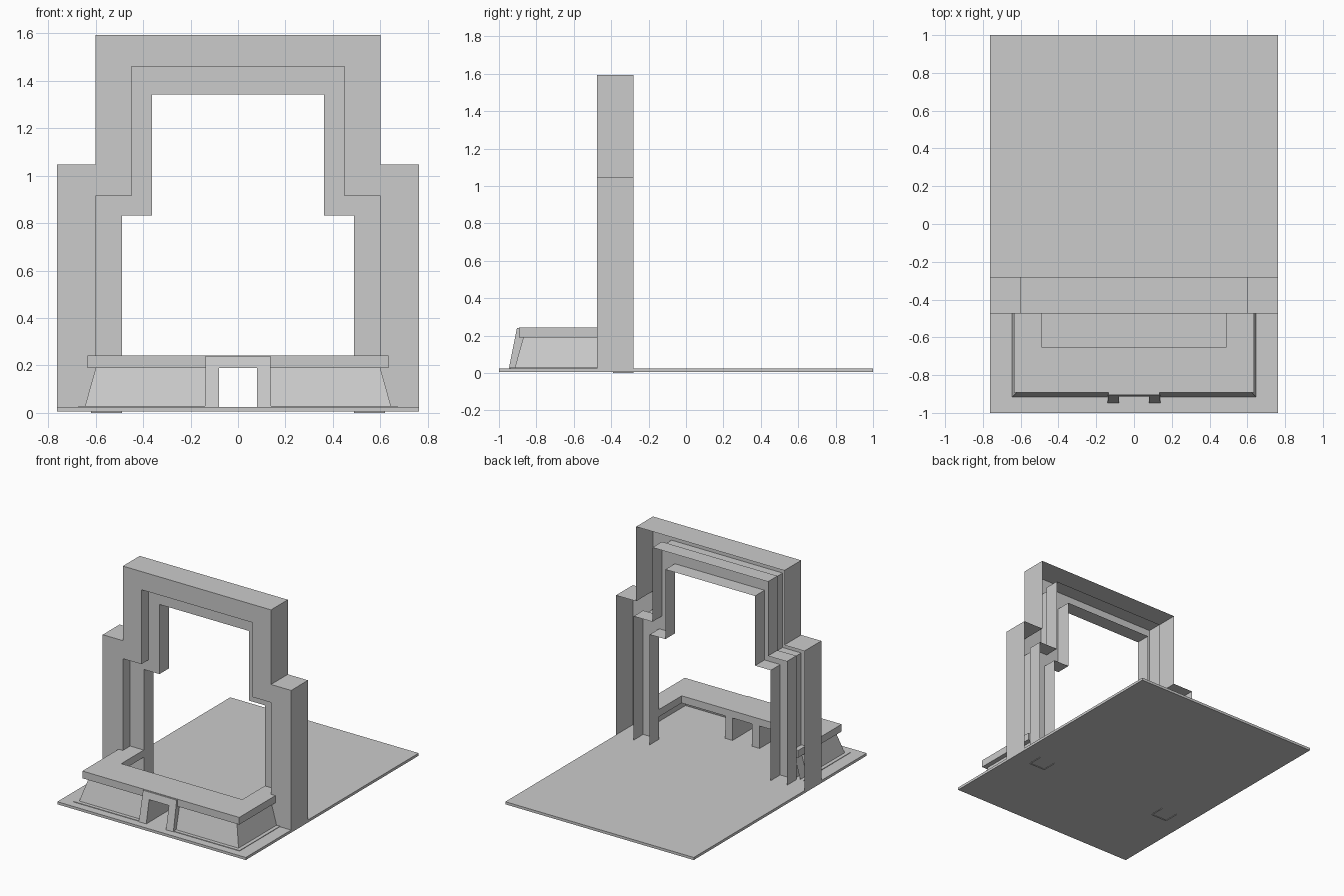
import bpy, bmesh

if "Cube" in bpy.data.objects:
    bpy.data.objects.remove(bpy.data.objects["Cube"])


def loft(name, rows, closed=False, capped=False, mirror=False):
    """Bridge rows of points with quads; optionally close rings, cap ends, mirror in x."""
    bm = bmesh.new()
    vs = [[bm.verts.new(p) for p in row] for row in rows]
    n = len(rows[0])
    for a, b in zip(vs, vs[1:]):
        for i in range(n if closed else n - 1):
            j = (i + 1) % n
            bm.faces.new((a[i], a[j], b[j], b[i]))
    if capped:
        bm.faces.new(vs[0])
        bm.faces.new(vs[-1])
    bmesh.ops.recalc_face_normals(bm, faces=bm.faces)
    me = bpy.data.meshes.new(name)
    bm.to_mesh(me)
    bm.free()
    ob = bpy.data.objects.new(name, me)
    bpy.context.collection.objects.link(ob)
    if mirror:
        ob.modifiers.new("Mirror", 'MIRROR').use_axis[0] = True
    return ob


def prism(name, outline, z0, z1):
    return loft(name, [[(x, y, z) for x, y in outline] for z in (z0, z1)], True, True)


def stepped(a, h1, b, h2, y, z0):
    """Stepped arch outline: wide legs to h1, narrower top to h2."""
    half = [(a, z0), (a, h1), (b, h1), (b, h2)]
    pts = [(-x, z) for x, z in half] + half[::-1]
    return [(x, y, z) for x, z in pts]


# Floor slab
prism("floor_slab", [(-.763, -1), (.763, -1), (.763, 1), (-.763, 1)], .006, .025)

# Outer surround: shell open at the back
outer, reveal = (.763, 1.047, .60, 1.593), (.60, .915, .45, 1.46)
loft("outer_surround", [stepped(*outer, -.28, .008), stepped(*outer, -.475, .008),
                        stepped(*reveal, -.475, .008), stepped(*reveal, -.39, .008)])

# Inner surround: recessed shell open at the back
back, opening = (.62, .932, .468, 1.476), (.49, .833, .363, 1.343)
loft("inner_surround", [stepped(*back, -.28, 0), stepped(*back, -.39, 0),
                        stepped(*opening, -.39, 0), stepped(*opening, -.28, 0)])

# Sloping hearth wall with a foot lip, running around each front corner
section = [(.672, .006), (.672, .029), (.645, .029), (.60, .19)]
loft("hearth_wall", [[(.12, -o - .27, z), (o, -o - .27, z), (o, -.40, z)]
                     for o, z in section], mirror=True)

# U-shaped hearth top
prism("hearth_top", [(-.635, -.39), (-.635, -.893), (.635, -.893), (.635, -.39),
                     (.49, -.39), (.49, -.65), (-.49, -.65), (-.49, -.39)], .19, .243)

# Air passage arch with a sloping front
arch = [(-.14, .006), (-.136, .24), (.136, .24), (.14, .006),
        (.08, .006), (.08, .19), (-.08, .19), (-.08, .006)]
loft("passage_arch", [[(x, -.952 + .2 * z, z) for x, z in arch],
                      [(x, -.652, z) for x, z in arch]], True, True)
